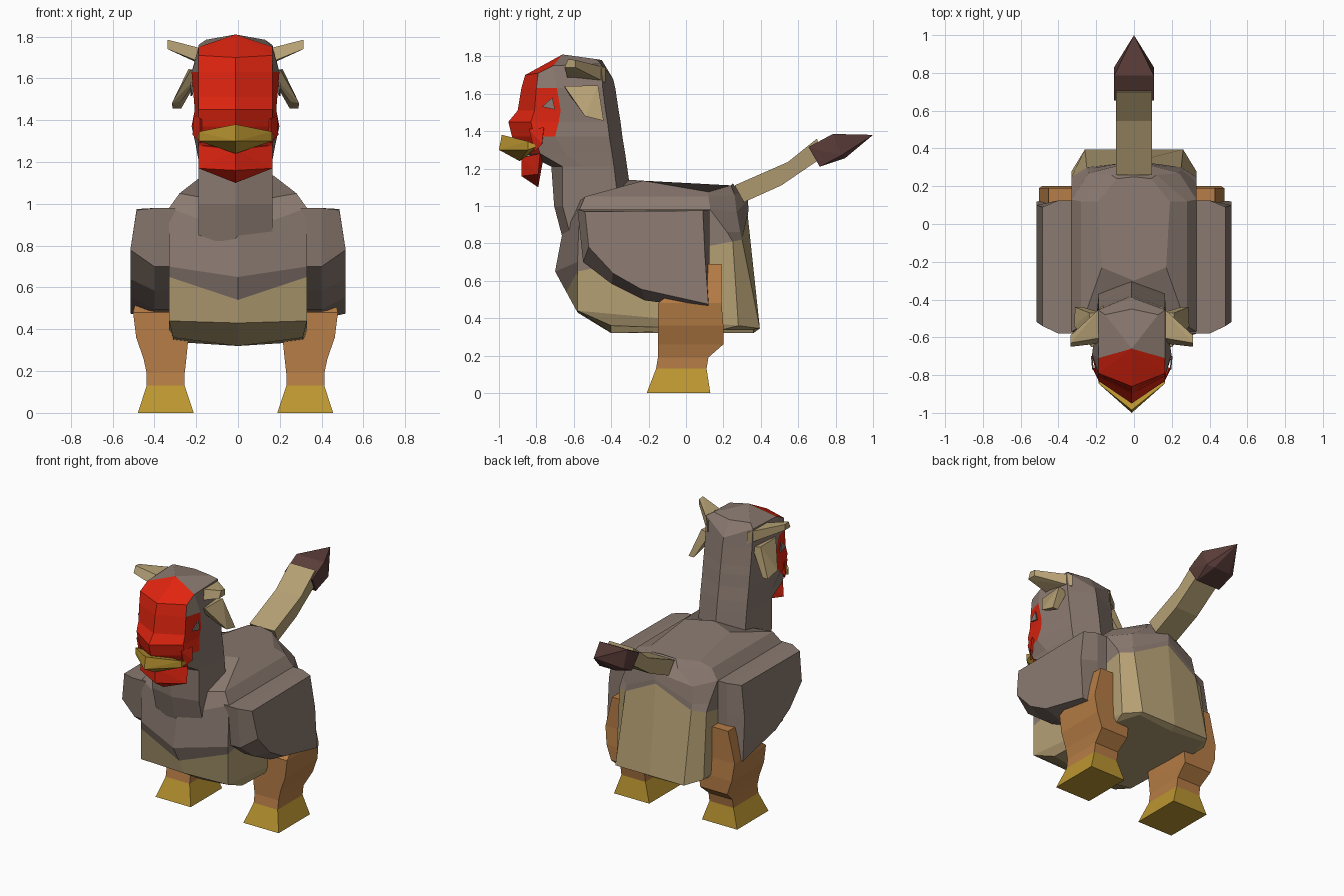
import bpy, bmesh

if "Cube" in bpy.data.objects:
    bpy.data.objects.remove(bpy.data.objects["Cube"])

def material(name, rgb):
    m = bpy.data.materials.new(name)
    m.diffuse_color = (*rgb, 1)
    m.use_nodes = True
    m.node_tree.nodes["Principled BSDF"].inputs["Base Color"].default_value = m.diffuse_color
    return m

BROWN = material("grey_brown", (.255, .193, .162))
TAN = material("tan", (.46, .35, .175))
RED = material("red", (.75, .018, .005))
ORANGE = material("orange_brown", (.468, .205, .061))
GOLD = material("gold", (.50, .305, .030))
DARK = material("dark_maroon", (.107, .048, .042))
OFF = -.012          # head and legs sit slightly off centre


def finish(name, bm, mats, dx=0):
    bmesh.ops.recalc_face_normals(bm, faces=bm.faces)
    me = bpy.data.meshes.new(name)
    bm.to_mesh(me)
    bm.free()
    for m in mats:
        me.materials.append(m)
    ob = bpy.data.objects.new(name, me)
    ob.location.x = dx
    bpy.context.collection.objects.link(ob)
    return ob


def loft(name, rings, mats, rule=lambda i, j: 0, dx=0):
    """Skin closed rings; rule(ring, segment) picks the material."""
    bm = bmesh.new()
    vs = [[bm.verts.new(p) for p in r] for r in rings]
    n = len(rings[0])
    for i in range(len(vs) - 1):
        for j in range(n):
            k = (j + 1) % n
            f = bm.faces.new((vs[i][j], vs[i][k], vs[i + 1][k], vs[i + 1][j]))
            f.material_index = rule(i, min(j, n - 1 - j))
    bm.faces.new(vs[0]).material_index = rule(0, n)
    bm.faces.new(vs[-1]).material_index = rule(len(vs) - 2, n)
    bmesh.ops.remove_doubles(bm, verts=bm.verts, dist=.0005)
    return finish(name, bm, mats, dx)


def hull(name, pts, mat, dx=0, mirror=True):
    """Convex part; points are mirrored in x."""
    bm = bmesh.new()
    pts = set(pts) | ({(-x, y, z) for x, y, z in pts} if mirror else set())
    for p in sorted(pts):
        bm.verts.new(p)
    bmesh.ops.convex_hull(bm, input=bm.verts)
    bmesh.ops.dissolve_limit(bm, angle_limit=.03, verts=bm.verts, edges=bm.edges)
    return finish(name, bm, [mat], dx)


def full(half):
    """Half ring (front centre to back centre) to a full ring."""
    return half + [(-x, y, z) for x, y, z in half[-2:0:-1]]


# body: rings from belly to back, tan below the third ring
body = [
    [(0, -.40, .32), (.31, -.40, .36), (.31, .20, .34), (.26, .36, .34), (0, .36, .32)],
    [(0, -.58, .43), (.33, -.58, .44), (.33, .28, .36), (.26, .395, .345), (0, .395, .345)],
    [(0, -.64, .54), (.33, -.58, .65), (.33, .25, .81), (.25, .30, .82), (0, .33, .95)],
    [(0, -.70, .65), (.33, -.58, .70), (.33, .22, .86), (.25, .29, .86), (0, .335, .98)],
    [(0, -.66, .86), (.33, -.57, .98), (.33, .13, .98), (.24, .27, .97), (0, .33, 1.03)],
    [(0, -.60, 1.0), (.28, -.54, 1.05), (.28, .12, 1.05), (.12, .26, 1.06), (0, .29, 1.07)],
    [(0, -.30, 1.14), (.17, -.23, 1.135), (.19, .12, 1.075), (.09, .24, 1.11), (0, .25, 1.12)],
]
loft("body", [full(r) for r in body], [TAN, BROWN], lambda i, j: int(i > 1))

# neck and head: each row is z, then y at five stations, then cheek half width
W = .177
head = [[(0, -.65, .79), (W, -.62, .85), (W, -.5, .95), (W, -.36, 1.05), (0, -.28, 1.05)]]
for z, fc, fs, m, bs, bc, cw in [
        (1.0, -.705, -.66, -.50, -.36, -.285, W), (1.21, -.72, -.66, -.55, -.385, -.315, W),
        (1.28, -.86, -.78, -.64, -.395, -.325, .19), (1.37, -.93, -.81, -.70, -.41, -.34, .21),
        (1.45, -.95, -.83, -.68, -.42, -.35, .195), (1.51, -.90, -.81, -.67, -.43, -.36, .20),
        (1.63, -.88, -.80, -.69, -.445, -.378, .21)]:
    head.append([(0, fc, z), (W, fs, z), (cw, m, z), (W, bs, z), (0, bc, z)])
head.append([(0, -.86, 1.70), (W, -.79, 1.71), (W, -.71, 1.75), (W, -.455, 1.76), (0, -.39, 1.68)])
crown = (0, -.66, 1.81)
head.append([crown, crown, crown, (.14, -.48, 1.785), (0, -.45, 1.78)])


def face_paint(i, j):
    if i < 3:
        return 0
    if j == 0:
        return 1
    return int(j == 1 and i in (4, 5, 6, 8))


loft("neck_and_head", [full(r) for r in head], [BROWN, RED], face_paint, OFF)

# face parts
hull("beak", [(0, -1, 1.30), (0, -.985, 1.38), (.175, -.845, 1.345), (.175, -.845, 1.30),
              (.18, -.79, 1.32), (0, -.89, 1.24), (0, -.80, 1.30)], GOLD, OFF)
hull("wattle", [(0, -.88, 1.26), (0, -.88, 1.16), (W, -.78, 1.28), (W, -.79, 1.17),
                (0, -.79, 1.10), (0, -.76, 1.27)], RED, OFF)
for s, side in ((1, "right"), (-1, "left")):
    # red cheek corner beside the beak
    hull(side + "_cheek", [(s * .17, -.84, 1.41), (s * .17, -.81, 1.29), (s * .205, -.77, 1.33),
                           (s * .20, -.76, 1.42), (s * .1, -.76, 1.35)], RED, OFF, False)
    # eye plate lying on the cheek
    tri = [(-.77, 1.53), (-.715, 1.58), (-.70, 1.515)]
    hull(side + "_eye", [(s * (.2 + (y + .8) * .09 - .015 + d), y, z)
                         for y, z in tri for d in (.014, .022)], BROWN, OFF, False)
    # horn sweeping out, and drooping ear
    hull(side + "_horn", [(s * .15, y, z) for y, z in
                          ((-.63, 1.67), (-.60, 1.74), (-.43, 1.74), (-.43, 1.66))] +
         [(s * .325, y, z) for y, z in
          ((-.65, 1.74), (-.63, 1.785), (-.59, 1.78), (-.59, 1.74))], TAN, OFF, False)
    hull(side + "_ear", [(s * x, y, z) for x, y, z in (
        (.16, -.65, 1.63), (.215, -.65, 1.64), (.16, -.47, 1.63), (.225, -.47, 1.645),
        (.26, -.54, 1.49), (.305, -.54, 1.48), (.26, -.44, 1.455), (.30, -.44, 1.455))],
        TAN, OFF, False)

    # wing: side profile with an inset outer face
    inner = [(-.58, .98), (-.55, .70), (-.40, .585), (-.22, .495), (.125, .45), (.125, .78), (.125, .98)]
    outer = [(-.54, .97), (-.52, .78), (-.39, .64), (-.24, .555), (.12, .475), (.10, .76), (.09, .975)]
    loft(side + "_wing", [[(s * .30, y, z) for y, z in inner], [(s * .40, y, z) for y, z in inner],
                          [(s * (.485 if z > .9 else .515), y, z) for y, z in outer]], [BROWN])

    # leg: box rings from the hoof up to the hip
    leg = [(0, .20, .467, -.21, .13), (.13, .243, .425, -.16, .11), (.19, .243, .425, -.15, .12),
           (.26, .235, .44, -.15, .20), (.36, .225, .475, -.15, .20), (.48, .23, .49, -.15, .19),
           (.69, .32, .44, .11, .19)]
    loft(side + "_leg", [[(s * a, c, z), (s * b, c, z), (s * b, d, z), (s * a, d, z)]
                         for z, a, b, c, d in leg], [GOLD, ORANGE], lambda i, j: int(i > 0), OFF)

# tail: bent box and pointed tuft
tail = [((.26, 1.11), (.31, 1.02)), ((.545, 1.235), (.51, 1.11)), ((.70, 1.36), (.73, 1.26))]
loft("tail", [[(-.095, *t), (.095, *t), (.085, *b), (-.085, *b)] for t, b in tail], [TAN])
hull("tail_tuft", [(.105, .655, 1.315), (.105, .785, 1.385), (.105, .83, 1.27), (.09, .715, 1.21),
                   (.06, .85, 1.255), (0, 1, 1.38)], DARK)
